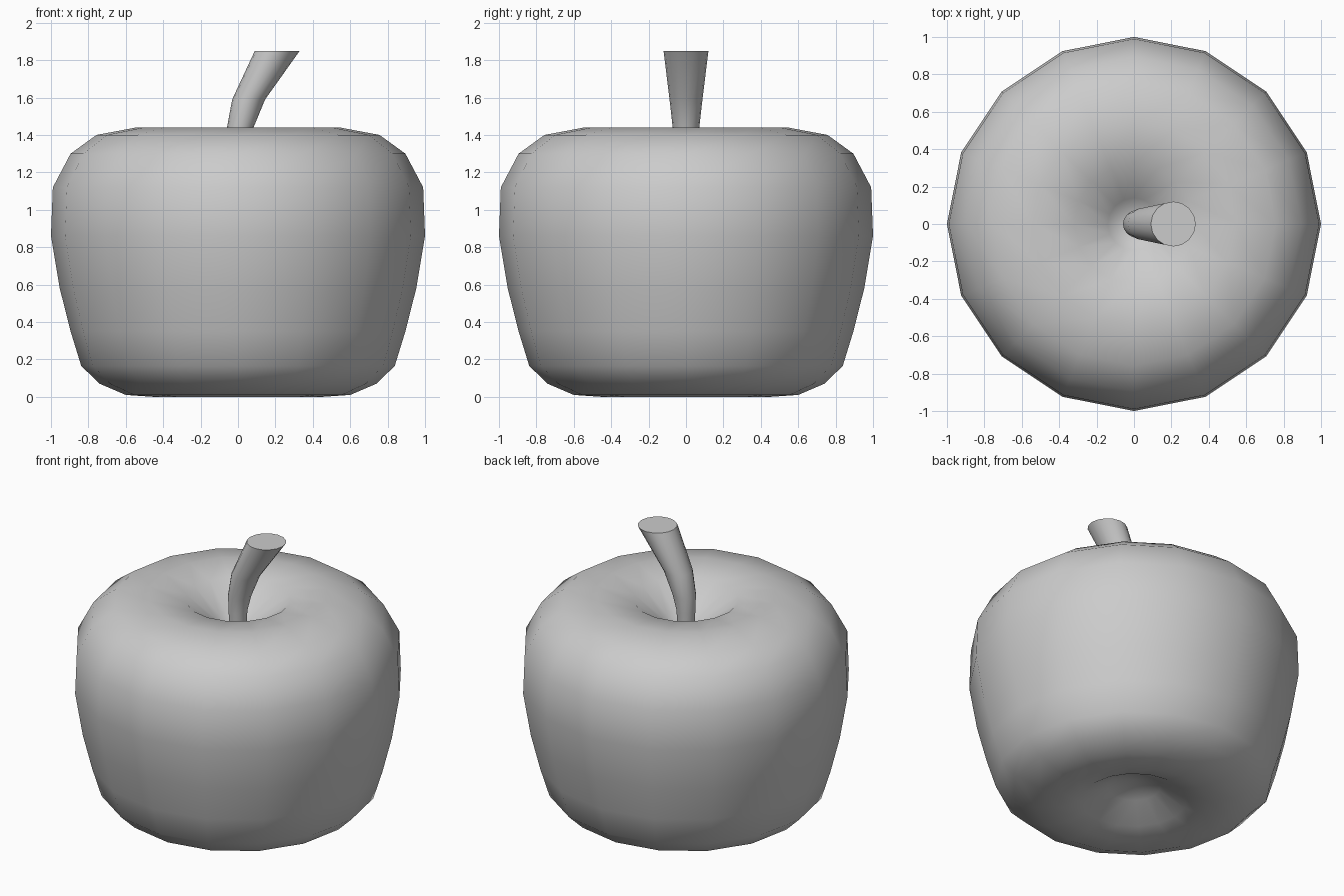
import bpy
from math import cos, sin, pi, radians

if "Cube" in bpy.data.objects:
    bpy.data.objects.remove(bpy.data.objects["Cube"])

SIDES = 16


def make_rings(name, rings, sides):
    """Stack horizontal rings (centre_x, radius, z); zero radius makes a pole, open ends get a flat cap."""
    verts, loops, faces = [], [], []
    for cx, r, z in rings:
        n = sides if r > 0 else 1
        loops.append([len(verts) + i for i in range(n)])
        verts += [(cx + r * cos(2 * pi * i / sides), r * sin(2 * pi * i / sides), z) for i in range(n)]
    for a, b in zip(loops, loops[1:]):
        for i in range(sides):
            j = (i + 1) % sides
            if len(a) == 1:
                faces.append((a[0], b[j], b[i]))
            elif len(b) == 1:
                faces.append((a[i], a[j], b[0]))
            else:
                faces.append((a[i], a[j], b[j], b[i]))
    if len(loops[0]) > 1:
        faces.append(loops[0][::-1])
    if len(loops[-1]) > 1:
        faces.append(loops[-1])
    mesh = bpy.data.meshes.new(name)
    mesh.from_pydata(verts, [], faces)
    obj = bpy.data.objects.new(name, mesh)
    bpy.context.collection.objects.link(obj)
    bpy.ops.object.select_all(action='DESELECT')
    obj.select_set(True)
    bpy.context.view_layer.objects.active = obj
    bpy.ops.object.shade_smooth_by_angle(angle=radians(50))
    return obj


# Fruit body: from the bottom dimple, around the outside, into the top dimple
profile = [
    (0, 0.17), (0.16, 0.12), (0.32, 0.03), (0.45, 0.0), (0.6, 0.01),
    (0.74, 0.07), (0.838, 0.165), (0.895, 0.35), (0.953, 0.58), (1.0, 0.86),
    (0.99, 1.12), (0.895, 1.30), (0.757, 1.40), (0.545, 1.44),
    (0.32, 1.41), (0.14, 1.27), (0, 1.17),
]
make_rings("apple_body", [(0, r, z) for r, z in profile], SIDES)

# Stem: leans to the right and widens towards its flat top
make_rings("stem", [
    (0.0, 0.05, 1.16), (0.0, 0.058, 1.34), (0.012, 0.071, 1.44),
    (0.057, 0.088, 1.59), (0.21, 0.12, 1.85),
], SIDES)
